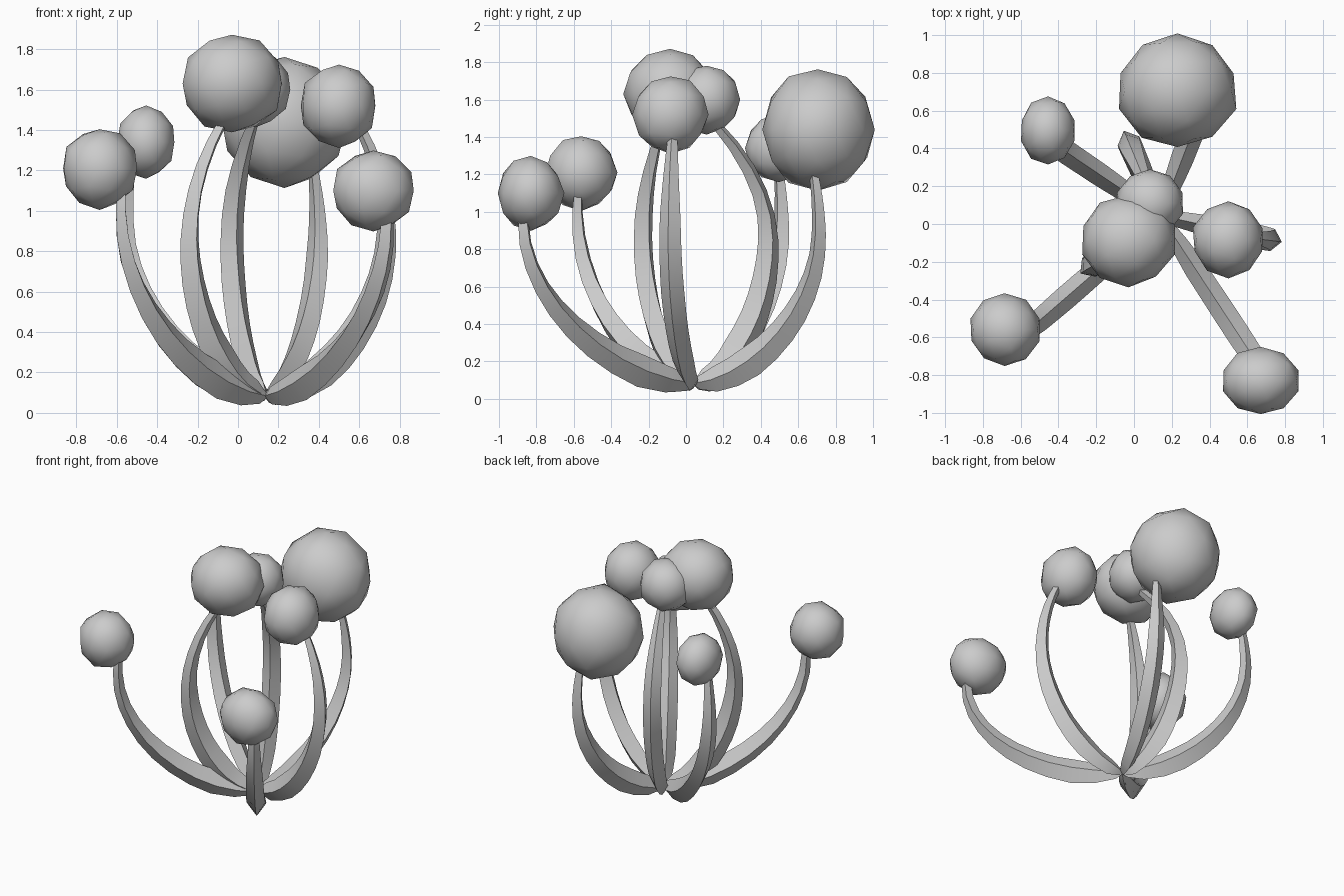
import bpy, bmesh, math, random
from mathutils import Vector

if "Cube" in bpy.data.objects:
    bpy.data.objects.remove(bpy.data.objects["Cube"])

random.seed(4)
BASE = Vector((0.14, 0.045, 0.085))   # where all stems meet

# name: (widest point of stem, top of stem, bulb centre, bulb radii)
PARTS = {
    "top":         ((-.24, -.23, .86), (-.07, -.13, 1.45), (-.03, -.085, 1.63), (.255, .245, .245)),
    "back":        ((.395, .71, .88), (.37, .68, 1.22), (.23, .705, 1.44), (.32, .305, .325)),
    "right":       ((.735, -.085, .90), (.60, -.07, 1.42), (.50, -.083, 1.52), (.193, .203, .21)),
    "front_right": ((.74, -.87, .95), (.69, -.85, 1.12), (.67, -.83, 1.10), (.205, .178, .198)),
    "front_left":  ((-.58, -.58, 1.0), (-.57, -.57, 1.15), (-.685, -.56, 1.21), (.19, .192, .2)),
    "back_left":   ((-.55, .51, .95), (-.52, .49, 1.28), (-.455, .495, 1.34), (.15, .18, .178)),
    "middle":      ((-.03, .44, .85), (.09, .15, 1.48), (.085, .11, 1.60), (.182, .182, .185)),
}
# stem half depth and half width along its length
SECTION = [(0, .015, .012), (.04, .06, .04), (.2, .088, .06), (.45, .07, .064),
           (.7, .045, .058), (.85, .036, .042), (1, .025, .025)]


def section(t):
    for (a, d0, w0), (b, d1, w1) in zip(SECTION, SECTION[1:]):
        if t <= b:
            k = (t - a) / (b - a)
            return d0 + (d1 - d0) * k, w0 + (w1 - w0) * k
    return SECTION[-1][1:]


def finish(bm, name, angle):
    bmesh.ops.recalc_face_normals(bm, faces=bm.faces)
    me = bpy.data.meshes.new(name)
    bm.to_mesh(me)
    bm.free()
    ob = bpy.data.objects.new(name, me)
    bpy.context.collection.objects.link(ob)
    bpy.ops.object.select_all(action='DESELECT')
    ob.select_set(True)
    bpy.context.view_layer.objects.active = ob
    bpy.ops.object.shade_smooth_by_angle(angle=math.radians(angle))


def stem(name, wide, top):
    wide, top = Vector(wide), Vector(top)
    # lower sweep curls out and up, upper part leans back inward
    path = []
    for th in [0, .04] + [math.pi / 2 * i / 10 for i in range(1, 11)]:
        s, z = math.sin(th), (1 - math.cos(th)) ** .87
        p = BASE.lerp(wide, s)
        p.z = BASE.z + (wide.z - BASE.z) * z
        path.append(p)
    for i in range(1, 6):
        u = i / 5
        p = wide.lerp(top, u * u)
        p.z = wide.z + (top.z - wide.z) * u
        path.append(p)
    dist = [0]
    for a, b in zip(path, path[1:]):
        dist.append(dist[-1] + (b - a).length)
    out = wide - BASE
    side = Vector((-out.y, out.x, 0)).normalized()
    bm = bmesh.new()
    rings = []
    for i, p in enumerate(path):
        tan = (path[min(i + 1, len(path) - 1)] - path[max(i - 1, 0)]).normalized()
        nor = side.cross(tan).normalized()
        d, w = section(dist[i] / dist[-1])
        rings.append([bm.verts.new(p + o) for o in (nor * d, side * w, -nor * d, -side * w)])
    for r0, r1 in zip(rings, rings[1:]):
        for j in range(4):
            k = (j + 1) % 4
            bm.faces.new((r0[j], r0[k], r1[k], r1[j]))
    bm.faces.new(rings[0])
    bm.faces.new(rings[-1])
    finish(bm, name, 35)


def bulb(name, centre, radii):
    # lumpy low-poly ball
    bm = bmesh.new()
    bmesh.ops.create_icosphere(bm, subdivisions=2, radius=1)
    for v in bm.verts:
        k = random.uniform(.97, 1.03)
        v.co = Vector([c + r * q * k for c, r, q in zip(centre, radii, v.co)])
    finish(bm, name, 45)


for key, (wide, top, centre, radii) in PARTS.items():
    stem("stem_" + key, wide, top)
    bulb("bulb_" + key, centre, radii)
